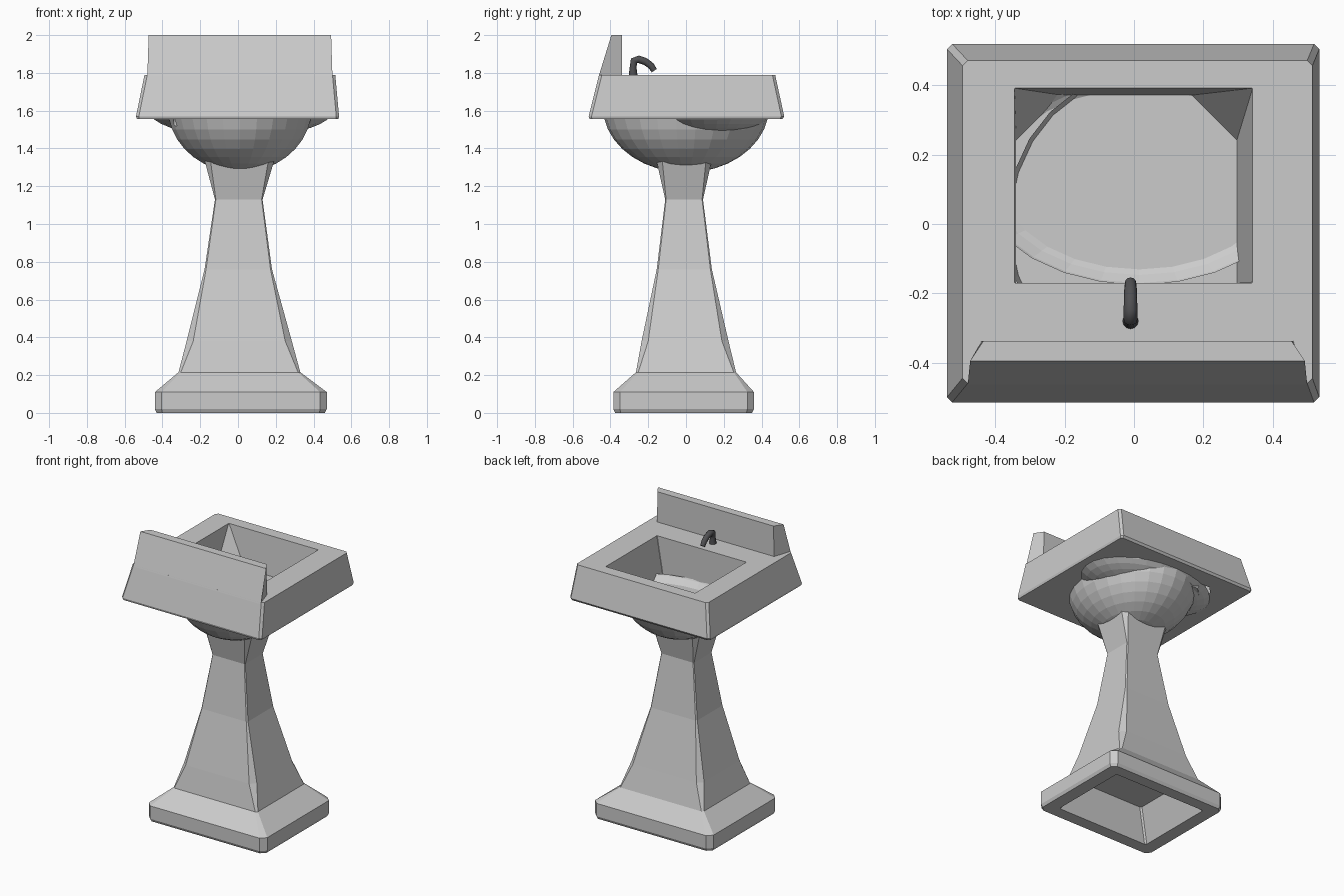
import bpy, bmesh, math
from mathutils import Vector

if "Cube" in bpy.data.objects:
    bpy.data.objects.remove(bpy.data.objects["Cube"])


def make_object(name, bm):
    bmesh.ops.recalc_face_normals(bm, faces=bm.faces)
    mesh = bpy.data.meshes.new(name)
    bm.to_mesh(mesh)
    bm.free()
    obj = bpy.data.objects.new(name, mesh)
    bpy.context.collection.objects.link(obj)
    return obj


def section(x0, x1, y0, y1, z, c=0.01, cb=None):
    """Rectangle with clipped corners: c at the front, cb at the back."""
    b = c if cb is None else cb
    return [(x0 + c, y0, z), (x1 - c, y0, z), (x1, y0 + c, z), (x1, y1 - b, z),
            (x1 - b, y1, z), (x0 + b, y1, z), (x0, y1 - b, z), (x0, y0 + c, z)]


def loft(name, sections, cap_start=False, cap_end=False):
    bm = bmesh.new()
    rings = [[bm.verts.new(p) for p in s] for s in sections]
    n = len(rings[0])
    for a, b in zip(rings, rings[1:]):
        for i in range(n):
            j = (i + 1) % n
            bm.faces.new((a[i], a[j], b[j], b[i]))
    if cap_start:
        bm.faces.new(rings[0])
    if cap_end:
        bm.faces.new(rings[-1])
    return make_object(name, bm)


def half_bowl(name, center, radii, cut_z):
    bm = bmesh.new()
    bmesh.ops.create_uvsphere(bm, u_segments=26, v_segments=18, radius=1)
    for v in bm.verts:
        v.co = Vector([c + r * k for c, r, k in zip(center, radii, v.co)])
    bmesh.ops.bisect_plane(bm, geom=bm.verts[:] + bm.edges[:] + bm.faces[:],
                           plane_co=(0, 0, cut_z), plane_no=(0, 0, 1), clear_outer=True)
    return make_object(name, bm)


# Pedestal: hollow foot, stepped base, tapering column and flared neck
loft("pedestal", [
    section(-0.25, 0.27, -0.23, 0.21, 0.21, 0.01),
    section(-0.34, 0.37, -0.29, 0.27, 0.0, 0.01),
    section(-0.43, 0.46, -0.375, 0.35, 0.0, 0.03),
    section(-0.44, 0.47, -0.385, 0.36, 0.02, 0.035),
    section(-0.44, 0.47, -0.385, 0.36, 0.11, 0.035),
    section(-0.315, 0.33, -0.265, 0.265, 0.215, 0.012),
    section(-0.272, 0.285, -0.235, 0.225, 0.38, 0.035),
    section(-0.177, 0.18, -0.155, 0.137, 0.76, 0.008),
    section(-0.122, 0.13, -0.11, 0.09, 1.13, 0.005),
    section(-0.175, 0.19, -0.155, 0.135, 1.33, 0.03),
    section(-0.17, 0.185, -0.15, 0.13, 1.40, 0.03)], cap_start=True)

# Basin slab with sloping sides and a sunken rectangular well
loft("basin", [
    section(-0.345, 0.34, -0.18, 0.385, 1.555, 0.002, 0.05),
    section(-0.535, 0.53, -0.51, 0.51, 1.555, 0.012),
    section(-0.54, 0.535, -0.515, 0.52, 1.57, 0.015),
    section(-0.495, 0.515, -0.46, 0.472, 1.79, 0.015),
    section(-0.345, 0.342, -0.17, 0.392, 1.79, 0.002),
    section(-0.34, 0.297, -0.172, 0.372, 1.52, 0.002, 0.13)], cap_end=True)

# Rounded bowl underneath, with a wider shallow bowl merged into it
half_bowl("bowl_underside", (0.01, 0, 1.62), (0.385, 0.44, 0.347), 1.56)
half_bowl("well_underside", (0.015, 0.13, 1.60), (0.49, 0.32, 0.14), 1.56)

# Splash panel: sloping outer face, vertical inner face
bm = bmesh.new()
pts = []
for z, y0, w0, w1 in ((1.78, -0.463, 0.49, 0.45), (2.0, -0.395, 0.483, 0.445)):
    pts.append([bm.verts.new((0.01 + sx, y, z)) for sx, y in
                ((-w0, y0), (w0, y0), (w1, -0.338), (-w1, -0.338))])
lo, hi = pts
for i in range(4):
    j = (i + 1) % 4
    bm.faces.new((lo[i], lo[j], hi[j], hi[i]))
bm.faces.new(lo)
bm.faces.new(hi)
make_object("splash_panel", bm)

# Curved tap spout swept along a short path
path = [(-0.28, 1.78, 0.024), (-0.28, 1.83, 0.018), (-0.275, 1.865, 0.02), (-0.25, 1.872, 0.02),
        (-0.215, 1.86, 0.019), (-0.185, 1.838, 0.018), (-0.168, 1.812, 0.016)]
rings = []
for i, (y, z, r) in enumerate(path):
    a, b = path[max(i - 1, 0)], path[min(i + 1, len(path) - 1)]
    d = Vector((0, b[0] - a[0], b[1] - a[1])).normalized()
    side, up = Vector((1, 0, 0)), d.cross(Vector((1, 0, 0)))
    c = Vector((-0.01, y, z))
    rings.append([c + r * (math.cos(t) * side + math.sin(t) * up)
                  for t in (2 * math.pi * k / 12 for k in range(12))])
tap = loft("tap", rings, cap_start=True, cap_end=True)
metal = bpy.data.materials.new("dark_metal")
metal.diffuse_color = (0.08, 0.08, 0.085, 1)
metal.use_nodes = True
metal.node_tree.nodes["Principled BSDF"].inputs["Base Color"].default_value = metal.diffuse_color
tap.data.materials.append(metal)
for p in tap.data.polygons:
    p.use_smooth = len(p.vertices) == 4
